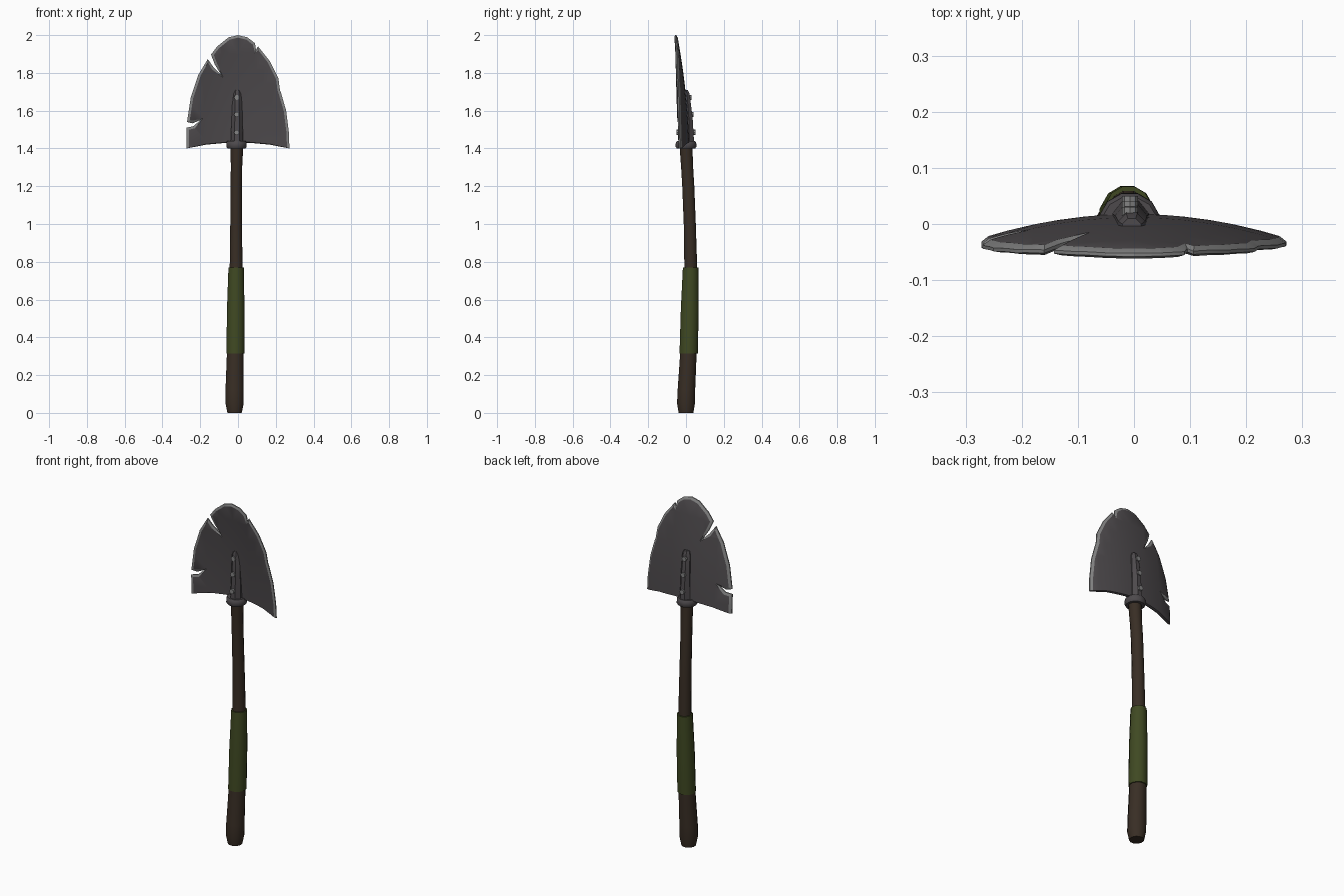
import bpy, bmesh, math
from mathutils import Vector, Matrix

if "Cube" in bpy.data.objects:
    bpy.data.objects.remove(bpy.data.objects["Cube"])


def material(name, rgb):
    m = bpy.data.materials.new(name)
    m.diffuse_color = (*rgb, 1)
    m.use_nodes = True
    m.node_tree.nodes["Principled BSDF"].inputs["Base Color"].default_value = m.diffuse_color
    return m


STEEL = material("dark_steel", (0.075, 0.068, 0.073))
EDGE = material("worn_edge_steel", (0.23, 0.23, 0.23))
WOOD = material("dark_wood", (0.040, 0.027, 0.018))
GREEN = material("green_wrap", (0.050, 0.066, 0.016))


def finish(bm, name, mats, angle=35):
    bmesh.ops.recalc_face_normals(bm, faces=bm.faces)
    me = bpy.data.meshes.new(name)
    bm.to_mesh(me)
    bm.free()
    for m in mats:
        me.materials.append(m)
    ob = bpy.data.objects.new(name, me)
    bpy.context.collection.objects.link(ob)
    bpy.ops.object.select_all(action='DESELECT')
    ob.select_set(True)
    bpy.context.view_layer.objects.active = ob
    bpy.ops.object.shade_smooth_by_angle(angle=math.radians(angle))
    return ob


def tube(name, rings, mat, sides=12):
    """Capped loft through rings of (z, centre x, centre y, radius x, radius y)."""
    bm = bmesh.new()
    loops = []
    for z, cx, cy, rx, ry in rings:
        angles = [(i + 0.5) * math.tau / sides for i in range(sides)]
        loops.append([bm.verts.new((cx + rx * math.cos(a), cy + ry * math.sin(a), z))
                      for a in angles])
    for lo, hi in zip(loops, loops[1:]):
        for i in range(sides):
            j = (i + 1) % sides
            bm.faces.new((lo[i], lo[j], hi[j], hi[i]))
    bm.faces.new(loops[0])
    bm.faces.new(loops[-1])
    return finish(bm, name, [mat])


# Bowed wooden handle with a flared butt
tube("handle", [(0, -.018, 0, .039, .040), (.05, -.018, 0, .050, .049),
                (.12, -.018, .002, .050, .048), (.32, -.015, .013, .045, .045),
                (.55, -.013, .020, .041, .041), (.78, -.010, .025, .035, .035),
                (1.0, -.010, .020, .032, .033), (1.2, -.010, .012, .031, .033),
                (1.30, -.008, .006, .031, .033), (1.41, -.006, 0, .035, .035)], WOOD)

# Cloth wrap on the grip
tube("grip_wrap", [(.315, -.014, .014, .049, .050), (.55, -.012, .020, .048, .049),
                   (.77, -.010, .025, .042, .043)], GREEN)

# Collar and tapered socket
tube("collar", [(1.40, -.008, 0, .050, .051), (1.41, -.008, 0, .056, .057),
                (1.43, -.008, 0, .056, .056), (1.44, -.008, 0, .050, .049)], STEEL)
tube("socket", [(1.42, -.006, .001, .036, .046), (1.56, -.005, .001, .031, .037),
                (1.69, -.004, -.005, .026, .026), (1.71, -.004, -.007, .018, .018)],
     STEEL, 8)

# Rivets running through the socket
for n, (z, y0, y1) in enumerate([(1.485, -.050, .050), (1.58, -.042, .041), (1.67, -.036, .030)]):
    bm = bmesh.new()
    bmesh.ops.create_cone(bm, cap_ends=True, segments=8, radius1=.014, radius2=.014,
                          depth=y1 - y0)
    bmesh.ops.transform(bm, verts=bm.verts, matrix=Matrix.Translation((-.007, (y0 + y1) / 2, z))
                        @ Matrix.Rotation(math.pi / 2, 4, 'X'))
    finish(bm, f"rivet_{n + 1}", [EDGE])

# Blade outline (x, z), counter-clockwise from the lower left, with chips and cracks
OUTLINE = [(-.272, 1.40), (-.17, 1.42), (-.06, 1.43), (.06, 1.43), (.17, 1.42), (.272, 1.40),
           (.270, 1.48), (.255, 1.60), (.229, 1.69), (.222, 1.71), (.214, 1.77), (.170, 1.86),
           (.106, 1.94), (.095, 1.922), (.090, 1.957), (.050, 1.988), (0, 2.0), (-.050, 1.988),
           (-.110, 1.94), (-.143, 1.897), (-.123, 1.845), (-.090, 1.79), (-.128, 1.827),
           (-.160, 1.873), (-.210, 1.79), (-.250, 1.67), (-.270, 1.54), (-.240, 1.533),
           (-.200, 1.55), (-.235, 1.518), (-.272, 1.51)]
pts = [Vector(p) for p in OUTLINE]
count = len(pts)
BEVEL, HALF, RIM = .013, .009, .003


def inset(i):
    """Outline point moved inwards, leaving the bottom edge in place."""
    a = (pts[i] - pts[i - 1]).normalized()
    b = (pts[(i + 1) % count] - pts[i]).normalized()
    na, nb = Vector((-a.y, a.x)), Vector((-b.y, b.x))
    n = na + nb
    n = n.normalized() if n.length > .01 else na
    if pts[i].y < 1.45:
        corner = abs(pts[i].x) > .25
        return pts[i] + Vector((-math.copysign(BEVEL, pts[i].x) if corner else 0, .003))
    return pts[i] + n * BEVEL / max(n.dot(na), .7)


bm = bmesh.new()
inner = [inset(i) for i in range(count)]
layers = [[bm.verts.new((p.x, y, p.y)) for p in ring]
          for ring, y in ((inner, -HALF), (pts, -RIM), (pts, RIM), (inner, HALF))]
bm.faces.new(layers[0])
bm.faces.new(layers[3])
for lo, hi in zip(layers, layers[1:]):
    for i in range(count):
        j = (i + 1) % count
        f = bm.faces.new((lo[i], lo[j], hi[j], hi[i]))
        f.material_index = 0 if i < 5 else 1

# Cut the blade into strips, then bend it into a dished, forward-leaning sheet
cuts = [((x * .045, 0, 0), (1, 0, 0)) for x in range(-5, 6)]
cuts += [((0, 0, 1.45 + k * .09), (0, 0, 1)) for k in range(6)]
for co, no in cuts:
    bmesh.ops.bisect_plane(bm, geom=bm.verts[:] + bm.edges[:] + bm.faces[:],
                           plane_co=co, plane_no=no, dist=1e-5)
bmesh.ops.triangulate(bm, faces=bm.faces)
for v in bm.verts:
    t = (v.co.z - 1.4) / .6
    v.co.y += .010 - .020 * t - .045 * t * t - .60 * v.co.x ** 2
finish(bm, "blade", [STEEL, EDGE], 25)
